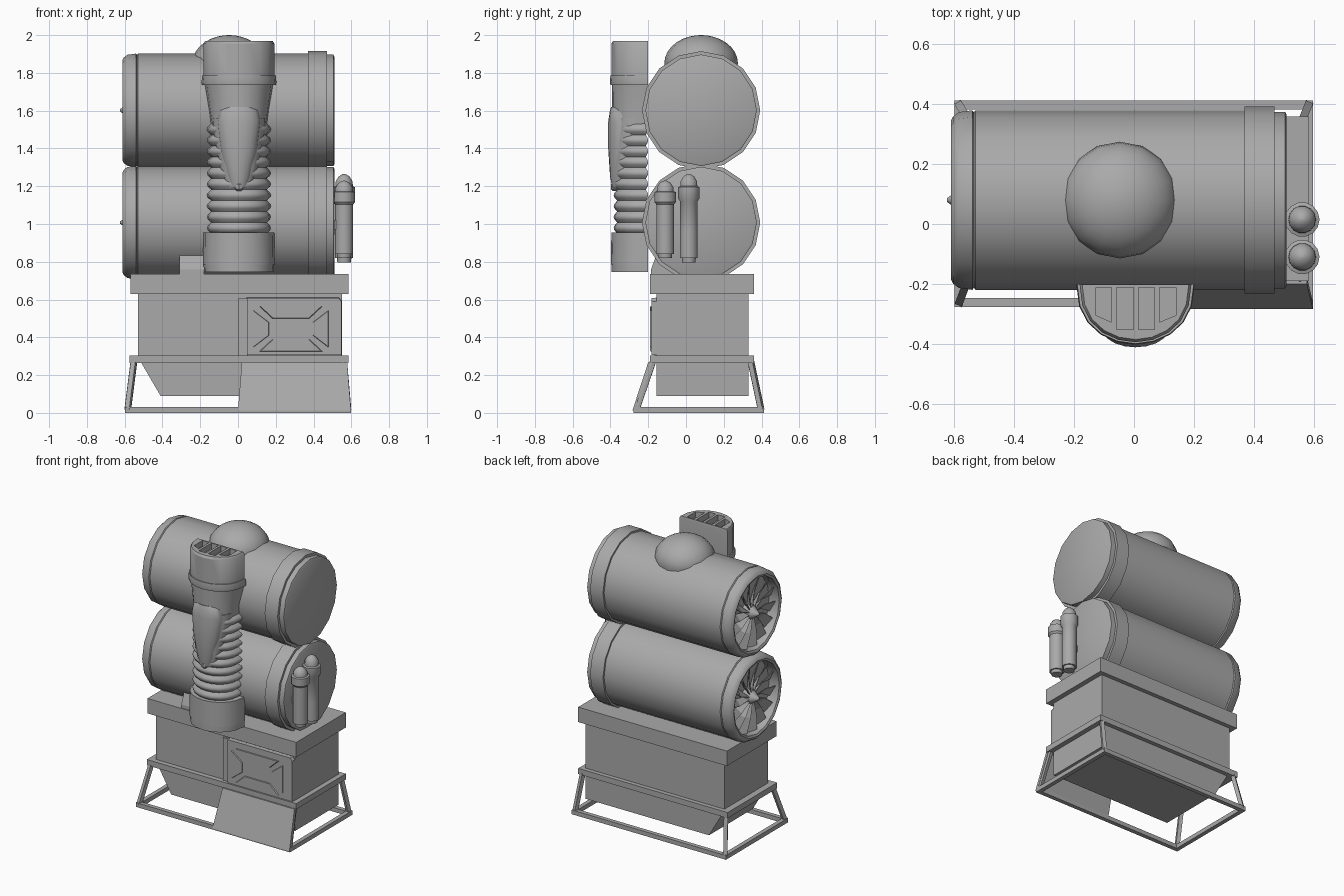
import bpy, bmesh
from math import sin, cos, pi, radians
from mathutils import Vector, Matrix

if "Cube" in bpy.data.objects:
    bpy.data.objects.remove(bpy.data.objects["Cube"])

# One mid-grey paint for everything
paint = bpy.data.materials.new("grey_paint")
paint.diffuse_color = (0.4, 0.4, 0.4, 1)
paint.use_nodes = True
paint.node_tree.nodes["Principled BSDF"].inputs["Base Color"].default_value = paint.diffuse_color


def make(name, verts, faces, smooth=None):
    """Mesh object with consistent outward normals."""
    me = bpy.data.meshes.new(name)
    me.from_pydata([tuple(v) for v in verts], [], faces)
    me.materials.append(paint)
    bm = bmesh.new()
    bm.from_mesh(me)
    bmesh.ops.remove_doubles(bm, verts=bm.verts, dist=1e-5)
    bmesh.ops.recalc_face_normals(bm, faces=bm.faces)
    bm.to_mesh(me)
    bm.free()
    ob = bpy.data.objects.new(name, me)
    bpy.context.collection.objects.link(ob)
    if smooth:
        bpy.ops.object.select_all(action='DESELECT')
        ob.select_set(True)
        bpy.context.view_layer.objects.active = ob
        bpy.ops.object.shade_smooth_by_angle(angle=radians(smooth))
    return ob


def loft(name, rings, smooth=None):
    """Closed skin through rings with equal vertex counts, capped at both ends."""
    n = len(rings[0])
    faces = [(i * n + j, i * n + (j + 1) % n, (i + 1) * n + (j + 1) % n, (i + 1) * n + j)
             for i in range(len(rings) - 1) for j in range(n)]
    last = (len(rings) - 1) * n
    faces += [tuple(range(n)), tuple(last + j for j in range(n))]
    return make(name, [v for r in rings for v in r], faces, smooth)


def rect(x0, x1, y0, y1, z):
    return [(x0, y0, z), (x1, y0, z), (x1, y1, z), (x0, y1, z)]


def box(name, x0, x1, y0, y1, z0, z1):
    return loft(name, [rect(x0, x1, y0, y1, z0), rect(x0, x1, y0, y1, z1)])


def lathe_x(name, prof, cy, cz, n=16):
    """Revolve (x, r) points around an axis parallel to x."""
    return loft(name, [[(x, cy + r * cos(2 * pi * j / n), cz + r * sin(2 * pi * j / n))
                        for j in range(n)] for x, r in prof], 30)


def lathe_z(name, prof, cx, cy, n=14):
    """Revolve (z, r) points around a vertical axis."""
    return loft(name, [[(cx + r * cos(2 * pi * j / n), cy + r * sin(2 * pi * j / n), z)
                        for j in range(n)] for z, r in prof], 35)


def d_loft(name, rings, smooth=30, n=10, cx=0.005):
    """Stack of D sections: (z, half width, flat back y, rounded front y)."""
    return loft(name, [[(cx + rx * cos(pi * j / n), yb + (yf - yb) * sin(pi * j / n) ** 0.85, z)
                        for j in range(n + 1)] for z, rx, yb, yf in rings], smooth)


def plate(name, pts, y0, y1, inset=0.0):
    """Front-facing (x, z) outline extruded from y0 to y1, front edge tapered."""
    cx = sum(p[0] for p in pts) / len(pts)
    cz = sum(p[1] for p in pts) / len(pts)
    k = 1 - inset
    return loft(name, [[(x, y0, z) for x, z in pts],
                       [(cx + (x - cx) * k, y1, cz + (z - cz) * k) for x, z in pts]])


def bar(name, a, b, t=0.03):
    """Square bar between two points."""
    a, b = Vector(a), Vector(b)
    m = Matrix.Translation((a + b) / 2) @ (b - a).to_track_quat('Z', 'Y').to_matrix().to_4x4()
    h, l = t / 2, (b - a).length / 2
    return loft(name, [[m @ Vector(p) for p in rect(-h, h, -h, h, z)] for z in (-l, l)])


# Base cabinet: rims, body and hopper with one sloping end
box("cabinet_top_rim", -0.57, 0.585, -0.19, 0.36, 0.63, 0.735)
box("cabinet_body", -0.53, 0.55, -0.155, 0.33, 0.29, 0.64)
box("cabinet_lower_rim", -0.575, 0.585, -0.19, 0.36, 0.265, 0.305)
loft("hopper", [rect(-0.41, 0.55, -0.155, 0.33, 0.09), rect(-0.515, 0.55, -0.155, 0.33, 0.27)])

# Splayed skid frame
top = [(-0.55, -0.172), (0.56, -0.172), (0.56, 0.342), (-0.55, 0.342)]
bot = [(-0.584, -0.263), (0.583, -0.263), (0.583, 0.398), (-0.584, 0.398)]
for i in range(4):
    bar("skid_leg", (*top[i], 0.28), (*bot[i], 0.015), 0.026)
    k = (i + 1) % 4
    a, b = Vector((*bot[i], 0.015)), Vector((*bot[k], 0.015))
    d = (b - a).normalized() * 0.015
    bar("skid_rail", a - d, b + d)

# Slanted guard plate under the door
loft("guard_plate", [rect(0.0, 0.598, -0.284, -0.262, 0.012), rect(0.02, 0.578, -0.2, -0.177, 0.268)])

# Front door with X-braced relief
box("door_post", 0.0, 0.05, -0.168, -0.15, 0.3, 0.605)
plate("door", [(0.045, 0.305), (0.55, 0.305), (0.55, 0.59), (0.535, 0.61), (0.045, 0.61)],
      -0.15, -0.183, 0.01)
for s in (-1, 1):
    def fx(u, v):
        return 0.28 + s * u, 0.445 + s * v
    plate("door_relief_wide", [fx(-0.17, 0.12), fx(0.17, 0.12), fx(0.1, 0.055), fx(-0.1, 0.055)],
          -0.18, -0.19, 0.06)
    plate("door_relief_side", [fx(0.2, 0.1), fx(0.2, -0.1), fx(0.115, -0.035), fx(0.115, 0.035)],
          -0.18, -0.19, 0.06)

# Two stacked tanks with intake fans on the left end
profile = [(0.51, 0.285), (0.505, 0.295), (0.47, 0.295), (0.47, 0.313), (0.37, 0.313),
           (0.37, 0.3), (-0.53, 0.3), (-0.535, 0.293), (-0.54, 0.3), (-0.585, 0.294),
           (-0.604, 0.28), (-0.612, 0.265), (-0.605, 0.25), (-0.53, 0.245)]
CY = 0.08
for label, cz in (("lower", 1.008), ("upper", 1.602)):
    lathe_x(label + "_tank", profile, CY, cz)
    lathe_x(label + "_fan_spinner", [(-0.53, 0.065), (-0.565, 0.05), (-0.625, 0.006)], CY, cz, 10)
    verts, faces = [], []
    for k in range(14):
        t = 2 * pi * k / 14
        b = len(verts)
        for r, sweep in ((0.03, 0.0), (0.14, 0.08), (0.248, 0.2)):
            for off, x in ((-0.15, -0.575), (0.15, -0.54)):
                w = t + sweep + off
                verts.append((x, CY + r * cos(w), cz + r * sin(w)))
        faces += [(b, b + 1, b + 3, b + 2), (b + 2, b + 3, b + 5, b + 4)]
    fan = make(label + "_fan_blades", verts, faces)
    fan.modifiers.new("thickness", 'SOLIDIFY').thickness = 0.005

# Dome on the upper tank
lathe_z("top_dome", [(1.85 + 0.15 * sin(a), 0.195 * cos(a))
                     for a in [radians(d) for d in (-15, 0, 12, 24, 36, 48, 60, 72, 82, 89.9)]],
        -0.047, CY, 16)

# Front column: foot, bellows, hood, collar and slotted cap
d_loft("column_foot", [(0.745, 0.185, -0.2, -0.395), (0.785, 0.187, -0.2, -0.395),
                       (0.785, 0.19, -0.2, -0.398), (0.955, 0.188, -0.2, -0.395)])
bellows = []
for i in range(10):
    z = 0.95 + i * 0.058
    bellows += [(z, 0.147, -0.213, -0.364), (z + 0.017, 0.165, -0.203, -0.379),
                (z + 0.029, 0.17, -0.2, -0.383), (z + 0.041, 0.165, -0.203, -0.379)]
d_loft("bellows", bellows + [(1.535, 0.145, -0.213, -0.364)], 50)
d_loft("hood", [(1.5, 0.145, -0.23, -0.388), (1.54, 0.15, -0.2, -0.39), (1.74, 0.18, -0.2, -0.392)])
d_loft("hood_tongue", [(1.19, 0.06, -0.335, -0.386), (1.3, 0.102, -0.32, -0.39),
                       (1.5, 0.142, -0.25, -0.391), (1.56, 0.145, -0.25, -0.391)])
d_loft("visor", [(1.19, 0.045, -0.34, -0.39), (1.25, 0.065, -0.34, -0.402),
                 (1.4, 0.1, -0.335, -0.412), (1.54, 0.117, -0.33, -0.412),
                 (1.6, 0.105, -0.33, -0.403), (1.62, 0.075, -0.33, -0.396)])
lathe_z("visor_button", [(1.175, 0.012), (1.185, 0.022), (1.21, 0.022), (1.225, 0.01)], 0.005, -0.375, 8)
d_loft("collar", [(1.735, 0.195, -0.2, -0.4), (1.75, 0.198, -0.2, -0.403),
                  (1.785, 0.195, -0.2, -0.4)])
cap = d_loft("column_cap", [(1.78, 0.187, -0.2, -0.395), (1.955, 0.187, -0.2, -0.395),
                            (1.97, 0.178, -0.203, -0.386)])

# Slots cut into the cap, the outer two with slanted ends
verts, faces = [], []
for x0, x1, ya, yb in ((-0.127, -0.075, -0.305, -0.328), (-0.058, -0.002, -0.352, -0.352),
                       (0.015, 0.068, -0.352, -0.352), (0.085, 0.14, -0.328, -0.305)):
    b = len(verts)
    for z in (1.93, 2.0):
        verts += [(x0, ya, z), (x1, yb, z), (x1, -0.212, z), (x0, -0.212, z)]
    faces += [(b, b + 3, b + 2, b + 1), (b + 4, b + 5, b + 6, b + 7)]
    faces += [(b + j, b + (j + 1) % 4, b + 4 + (j + 1) % 4, b + 4 + j) for j in range(4)]
cutter = make("slot_cutter", verts, faces)
cutter.hide_render = True
cutter.hide_viewport = True
cut = cap.modifiers.new("slots", 'BOOLEAN')
cut.operation, cut.solver, cut.object = 'DIFFERENCE', 'EXACT', cutter

# Small wedge block at the foot of the lower tank
wedge = [(-0.185, 0.735), (-0.185, 0.76), (-0.15, 0.855), (-0.05, 0.855), (0.0, 0.735)]
loft("wedge_block", [[(x, y, z) for y, z in wedge] for x in (-0.31, -0.18)])

# Pair of canisters on the right end
for y, z0 in ((-0.11, 0.82), (0.015, 0.795)):
    h = 0.41 if y < 0 else 0.47
    s = h / 0.47
    lathe_z("canister", [(z0 + z * s, r) for z, r in (
        (0, 0.036), (0.025, 0.038), (0.025, 0.048), (0.16, 0.048), (0.325, 0.048), (0.34, 0.058),
        (0.4, 0.058), (0.405, 0.046), (0.43, 0.045), (0.455, 0.03), (0.467, 0.013), (0.47, 0.001))],
        0.562, y)
    box("canister_bracket", 0.49, 0.54, y - 0.02, y + 0.02, z0 + 0.15, z0 + 0.2)
